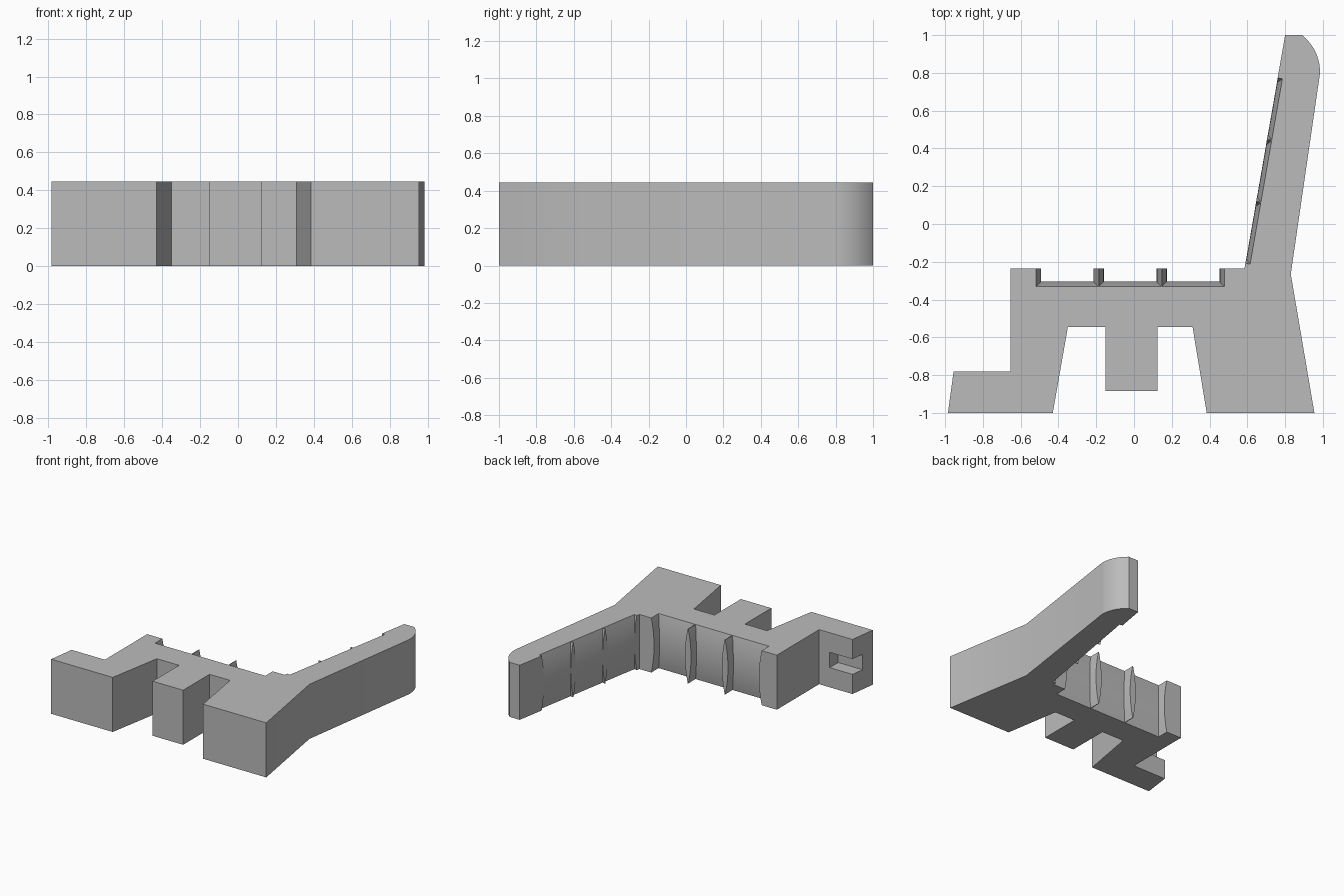
import bpy, bmesh, math
from mathutils import Vector, Matrix

if "Cube" in bpy.data.objects:
    bpy.data.objects.remove(bpy.data.objects["Cube"], do_unlink=True)

H = 0.445
grey = bpy.data.materials.new("plain_grey")
grey.use_nodes = True
grey.diffuse_color = (0.5, 0.5, 0.5, 1)
grey.node_tree.nodes["Principled BSDF"].inputs["Base Color"].default_value = (0.5, 0.5, 0.5, 1)


def loft(name, rings):
    """Closed solid from a stack of matching rings."""
    bm = bmesh.new()
    loops = [[bm.verts.new(p) for p in ring] for ring in rings]
    n = len(loops[0])
    for a, b in zip(loops, loops[1:]):
        for i in range(n):
            j = (i + 1) % n
            bm.faces.new((a[i], a[j], b[j], b[i]))
    bm.faces.new(loops[0][::-1])
    bm.faces.new(loops[-1])
    bmesh.ops.recalc_face_normals(bm, faces=bm.faces)
    me = bpy.data.meshes.new(name)
    bm.to_mesh(me)
    bm.free()
    me.materials.append(grey)
    ob = bpy.data.objects.new(name, me)
    bpy.context.scene.collection.objects.link(ob)
    return ob


# Main body: feet, seat and arm as one extruded outline
tip_a, tip_c, tip_b = Vector((0.985, 0.8)), Vector((0.985, 0.92)), Vector((0.89, 1.0))
tip = [tuple(tip_a * (1 - t) ** 2 + tip_c * 2 * t * (1 - t) + tip_b * t * t)
       for t in [i / 10 for i in range(11)]]
outline = [(-0.985, -1), (-0.43, -1), (-0.35, -0.545), (-0.15, -0.545),
           (-0.15, -0.885), (0.125, -0.885), (0.125, -0.545), (0.31, -0.545),
           (0.385, -1), (0.955, -1), (0.83, -0.265)] + tip + [
           (0.8, 1), (0.585, -0.235), (-0.655, -0.235), (-0.655, -0.78), (-0.955, -0.78)]
body = loft("bracket_body", [[(x, y, z) for x, y in outline] for z in (0, H)])


def cell(name, depth, matrix):
    """Pocket cutter whose walls pinch inwards at mid height."""
    steps = 16
    rings = []
    for z in [-0.02] + [H * i / steps for i in range(steps + 1)] + [H + 0.02]:
        t = min(1, abs(2 * z / H - 1))
        pinch = 0.025 * (1 - t * t)
        w, d = 0.1645 - pinch, depth - pinch
        rings.append([matrix @ Vector(p) for p in
                      ((-w, -d, z), (w, -d, z), (w, 0.06, z), (-w, 0.06, z))])
    return loft(name, rings)


cutters = []
arm_start, arm_end = Vector((0.585, -0.235, 0)), Vector((0.8, 1, 0))
along = (arm_end - arm_start).normalized()
arm_turn = Matrix.Rotation(math.atan2(along.y, along.x), 4, "Z")
for i in range(3):
    # Deep pockets along the seat, shallow ones along the arm
    seat_pos = Matrix.Translation((-0.02 + (i - 1) / 3, -0.235, 0))
    cutters.append(cell("seat_pocket_cutter", 0.095, seat_pos))
    arm_pos = Matrix.Translation(arm_start + along * (0.192 + i / 3))
    cutters.append(cell("arm_pocket_cutter", 0.0255, arm_pos @ arm_turn))

# Notch in the outer corner of the stepped foot
cutters.append(loft("foot_slot_cutter", [
    [(-1.1, -0.89, z), (-0.75, -0.89, z), (-0.75, -0.7, z), (-1.1, -0.7, z)]
    for z in (0.16, 0.285)]))

bpy.context.view_layer.objects.active = body
body.select_set(True)
for c in cutters:
    mod = body.modifiers.new("cut", "BOOLEAN")
    mod.operation, mod.solver, mod.object = "DIFFERENCE", "EXACT", c
    bpy.ops.object.modifier_apply(modifier=mod.name)
    bpy.data.objects.remove(c, do_unlink=True)

bpy.ops.object.select_all(action="DESELECT")
body.select_set(True)
bpy.ops.object.shade_smooth_by_angle(angle=math.radians(25))
